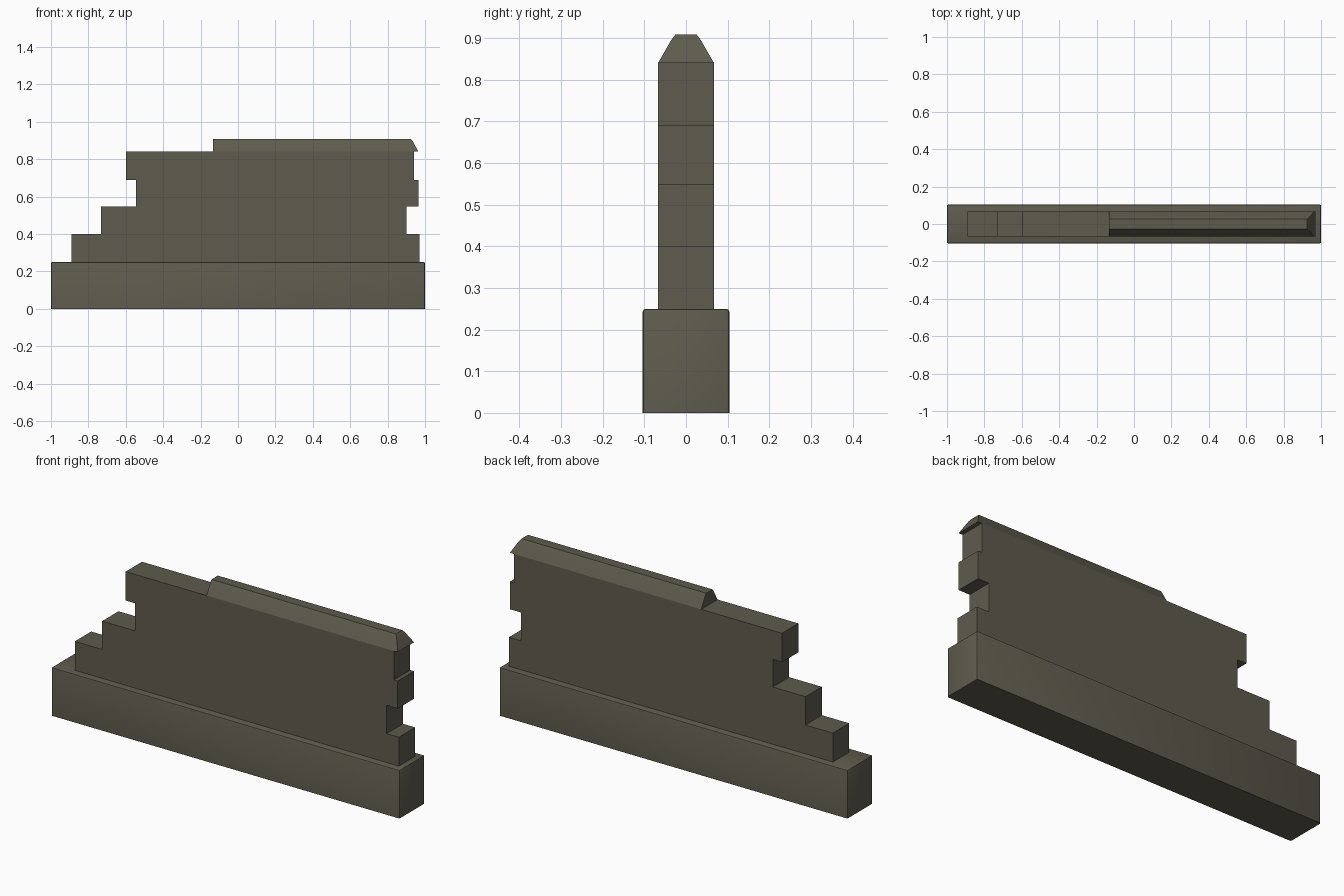
import bpy
import bmesh

cube = bpy.data.objects.get("Cube")
if cube:
    bpy.data.objects.remove(cube, do_unlink=True)

stone = bpy.data.materials.new("weathered stone")
stone.use_nodes = True
colour = (0.112, 0.104, 0.074, 1)
stone.diffuse_color = colour
stone.node_tree.nodes["Principled BSDF"].inputs["Base Color"].default_value = colour


def add_object(name, bm, smooth_angle=None):
    bmesh.ops.recalc_face_normals(bm, faces=bm.faces)
    mesh = bpy.data.meshes.new(name)
    bm.to_mesh(mesh)
    bm.free()
    mesh.materials.append(stone)
    obj = bpy.data.objects.new(name, mesh)
    bpy.context.collection.objects.link(obj)
    if smooth_angle:
        bpy.ops.object.select_all(action='DESELECT')
        obj.select_set(True)
        bpy.context.view_layer.objects.active = obj
        bpy.ops.object.shade_smooth_by_angle(angle=smooth_angle)
    return obj


def loft(bm, ring_a, ring_b):
    """Solid between two matching outlines."""
    a = [bm.verts.new(p) for p in ring_a]
    b = [bm.verts.new(p) for p in ring_b]
    for i in range(len(a)):
        j = (i + 1) % len(a)
        bm.faces.new((a[i], a[j], b[j], b[i]))
    bm.faces.new(a)
    bm.faces.new(b)


# Plinth with softened edges, flat underneath
BASE_TOP, BASE_HALF = 0.25, 0.104
bm = bmesh.new()
bmesh.ops.create_cube(bm, size=1)
for v in bm.verts:
    v.co = (v.co.x * 2, v.co.y * 2 * BASE_HALF, (v.co.z + 0.5) * BASE_TOP)
edges = [e for e in bm.edges if any(v.co.z > 0.1 for v in e.verts)]
bmesh.ops.bevel(bm, geom=edges, offset=0.007, segments=2, profile=0.5, affect='EDGES')
add_object("plinth", bm, 0.6)

# Wall of broken courses, drawn as one stepped outline: (bottom, top, -x end, +x end)
HALF = 0.067
courses = [
    (BASE_TOP - 0.01, 0.4, -0.89, 0.97),
    (0.4, 0.547, -0.733, 0.9),
    (0.547, 0.69, -0.545, 0.964),
    (0.69, 0.84, -0.598, 0.942),
]
right_side = [(x, z) for low, high, _, x in courses for z in (low, high)]
left_side = [(x, z) for low, high, x, _ in courses for z in (low, high)]
outline = right_side + left_side[::-1]
bm = bmesh.new()
loft(bm, [(x, -HALF, z) for x, z in outline], [(x, HALF, z) for x, z in outline])
add_object("broken_wall", bm)

# Coping: sloped sides, square cut on -x, hipped on +x: (half width, height, +x end)
half_profile = [(HALF, 0.84, 0.964), (0.035, 0.896, 0.935), (0.026, 0.908, 0.925)]
profile = half_profile + [(-y, z, x) for y, z, x in half_profile[::-1]]
bm = bmesh.new()
loft(bm, [(-0.134, y, z) for y, z, x in profile], [(x, y, z) for y, z, x in profile])
# The hipped end is split into flat strips
end = [f for f in bm.faces if all(v.co.x > 0.9 for v in f.verts)]
bmesh.ops.delete(bm, geom=end, context='FACES_ONLY')
bm.verts.ensure_lookup_table()
n = len(profile)
for i in range(len(half_profile) - 1):
    bm.faces.new([bm.verts[n + k] for k in (i, i + 1, n - 2 - i, n - 1 - i)])
add_object("coping", bm, 0.6)
